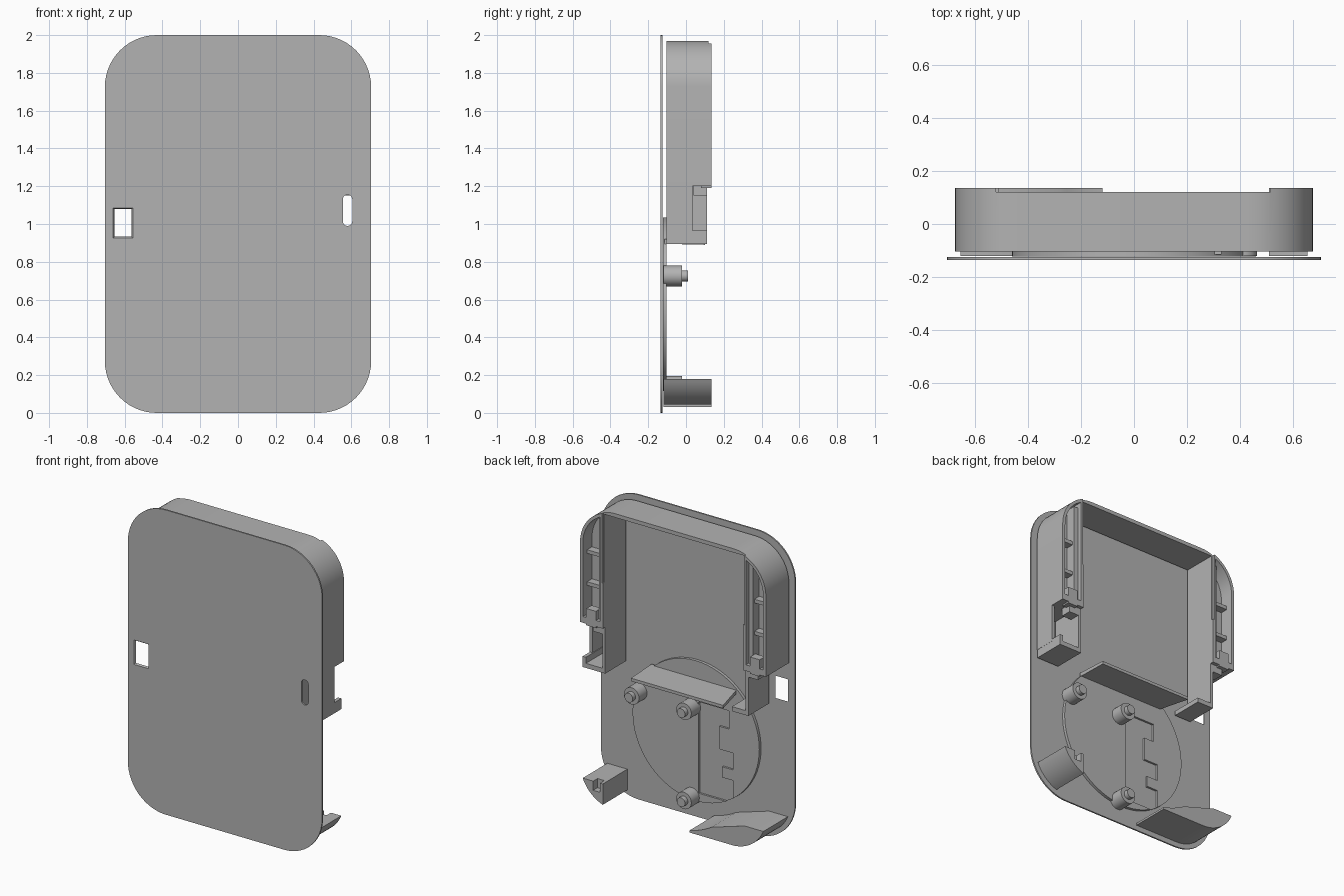
import bpy, bmesh, math

if "Cube" in bpy.data.objects:
    bpy.data.objects.remove(bpy.data.objects["Cube"])

grey = bpy.data.materials.new("plain grey")
grey.diffuse_color = (0.45, 0.45, 0.45, 1)
grey.use_nodes = True
grey.node_tree.nodes["Principled BSDF"].inputs["Base Color"].default_value = grey.diffuse_color


def arc(cx, cz, r, a0, a1, n=14):
    """Points (x, z) along an arc, angles in degrees."""
    return [(cx + r * math.cos(math.radians(a0 + (a1 - a0) * i / n)),
             cz + r * math.sin(math.radians(a0 + (a1 - a0) * i / n))) for i in range(n + 1)]


def round_rect(x0, x1, z0, z1, r, n=14):
    return (arc(x1 - r, z1 - r, r, 0, 90, n) + arc(x0 + r, z1 - r, r, 90, 180, n)
            + arc(x0 + r, z0 + r, r, 180, 270, n) + arc(x1 - r, z0 + r, r, 270, 360, n))


def rect(x0, x1, z0, z1):
    return [(x0, z0), (x1, z0), (x1, z1), (x0, z1)]


def prism(name, pts, y0, y1, back=None):
    """Solid between an outline at y0 and the same (or another) outline at y1."""
    bm = bmesh.new()
    a = [bm.verts.new((x, y0, z)) for x, z in pts]
    b = [bm.verts.new((x, y1, z)) for x, z in (back or pts)]
    bm.faces.new(a)
    bm.faces.new(b[::-1])
    n = len(a)
    for i in range(n):
        bm.faces.new((a[i], b[i], b[(i + 1) % n], a[(i + 1) % n]))
    bmesh.ops.recalc_face_normals(bm, faces=bm.faces)
    me = bpy.data.meshes.new(name)
    bm.to_mesh(me)
    bm.free()
    me.materials.append(grey)
    ob = bpy.data.objects.new(name, me)
    bpy.context.collection.objects.link(ob)
    return ob


def box(name, x0, x1, y0, y1, z0, z1):
    x0, x1 = sorted((x0, x1))
    return prism(name, rect(x0, x1, z0, z1), y0, y1)


def boolean(ob, *tools, op='DIFFERENCE'):
    """Apply each tool to the object and remove it."""
    bpy.context.view_layer.objects.active = ob
    for t in tools:
        m = ob.modifiers.new("cut", 'BOOLEAN')
        m.operation, m.solver, m.object = op, 'EXACT', t
        bpy.ops.object.modifier_apply(modifier=m.name)
        bpy.data.objects.remove(t)


def through_holes():
    """Tapered window on the left, rounded slot on the right."""
    return (prism("window_cut", rect(-.663, -.553, .923, 1.087), -.137, -.097,
                  rect(-.635, -.585, .955, 1.06)),
            prism("slot_cut", round_rect(.555, .605, .99, 1.155, .024, 5), -.2, .02))


F, B = -.135, .135      # front and back limits
P = -.10                # back surface of the panel
CZ = .575               # centre height of the round recess

# front panel: thin flange and thicker inset body
flange = prism("flange", round_rect(-.705, .705, 0, 2, .275), F, -.125)
panel = prism("panel", round_rect(-.675, .675, .03, 1.97, .245), -.126, P)
boolean(flange, *through_holes())
boolean(panel, *through_holes())

# round recess with a flat bottom, and the cable channel flaring into it
ring = prism("ring_cut", arc(0, CZ, .54, -102, 282, 72)[1:-1], -.12, 0)
channel = prism("channel_cut",
                [(-.06, 1.51), (.07, 1.51)] + arc(.22, 1.25, .15, 180, 250, 8)
                + [(.17, 1.0), (-.16, 1.0)] + arc(-.21, 1.25, .15, 290, 360, 8), -.12, 0)
boolean(panel, ring, channel)

# raised disc with a notched pocket
disc = prism("disc", arc(0, CZ, .46, 0, 355, 71), -.122, -.103)
pocket = prism("pocket_cut", [(-.02, .17), (-.27, .17), (-.27, .32), (-.19, .32), (-.19, .39),
                              (-.27, .39), (-.27, .5), (-.17, .5), (-.17, .65), (-.24, .65),
                              (-.24, .77), (-.02, .77)], -.116, 0)
boolean(disc, pocket)

# upper frame: top wall and two side rails with open channels
frame = prism("upper_frame", round_rect(-.675, .675, .03, 1.97, .245), -.104, B)
cuts = [box("c", -2, 2, -1, 1, -1, 1.2),
        box("c", -.51, .51, -1, 1, 0, 1.945),
        box("c", -.52, .515, .12, 1, 1.5, 3)]
for s in (1, -1):
    a = math.degrees(math.acos(.10 / .225))
    inner = [(.53, 1.24), (.655, 1.24)] + arc(.43, 1.725, .225, 0, a, 10)
    cuts.append(prism("c", [(s * x, z) for x, z in inner], .04, 1))
boolean(frame, *cuts)

for s, side in ((1, "right"), (-1, "left")):
    # crossbars, end hook and the lower run of the inner wall
    for z in (1.44, 1.65):
        box(side + "_rail_bar", s * .525, s * .66, .03, .09, z - .012, z + .012)
    box(side + "_rail_strip", s * .525, s * .56, .03, .105, 1.23, 1.9)
    box(side + "_hook", s * .56, s * .63, .08, B, 1.19, 1.3)
    box(side + "_hook_stem", s * .53, s * .60, .04, .11, 1.15, 1.22)
    box(side + "_lower_wall", s * .51, s * .53, -.104, .11, .895, 1.205)

# right switch bay: low outer wall and closing ledge; left foot
box("bay_outer_wall", .655, .675, -.104, .035, .95, 1.205)
box("bay_ledge", .515, .674, -.104, .11, .895, .925)
box("bay_ledge_rim", .65, .674, -.104, .11, .92, .965)
box("left_foot", -.52, -.41, -.104, .11, .895, .925)

# shelf across the top of the disc
prism("shelf", rect(-.29, .33, .895, .92), -.115, .10, rect(-.34, .33, .89, .91))

# screw bosses with a narrower pin
for x, z in ((.03, .725), (.03, .14), (.41, .725)):
    prism("boss", arc(x, z, .055, 0, 345, 23), -.12, -.02)
    prism("boss_pin", arc(x, z, .03, 0, 345, 23), -.03, .01)

# bottom corner blocks following the outer rounding
low = math.degrees(math.asin(.095 / .245))
edge = math.degrees(math.acos(.08 / .245))
right_corner = prism("right_corner_block",
                     [(.51, .18)] + arc(.43, .275, .245, -edge, -low, 10), -.12, B)
boolean(right_corner, box("c", .53, .58, .09, 1, .12, .3))
prism("left_corner_block",
      arc(-.43, .275, .245, 180 + low, 270, 12) + [(-.12, .03)]
      + arc(0, CZ, .545, 257.3, 239, 6) + [(-.52, .18)], -.12, B)

# smooth curved sides, keep edges sharp
for ob in bpy.context.collection.objects:
    ob.select_set(True)
    bpy.context.view_layer.objects.active = ob
bpy.ops.object.shade_smooth_by_angle(angle=math.radians(25))
